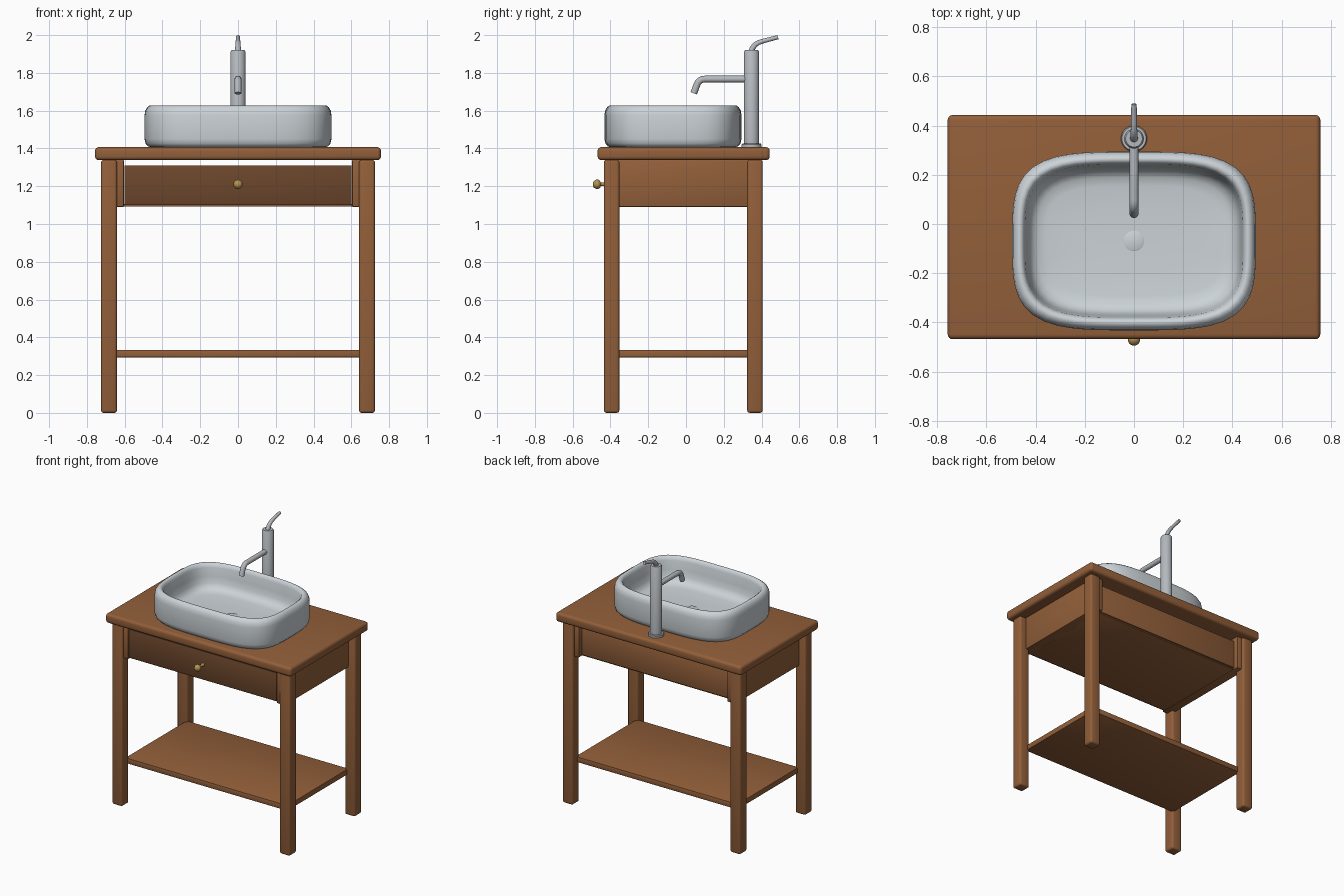
import bpy, bmesh, math
from mathutils import Vector, Matrix

if "Cube" in bpy.data.objects:
    bpy.data.objects.remove(bpy.data.objects["Cube"])


def material(name, rgb):
    m = bpy.data.materials.new(name)
    m.diffuse_color = (*rgb, 1)
    m.use_nodes = True
    m.node_tree.nodes["Principled BSDF"].inputs["Base Color"].default_value = m.diffuse_color
    return m


WOOD = material("warm_wood", (0.29, 0.115, 0.042))
DARK = material("dark_wood", (0.15, 0.062, 0.025))
CERAMIC = material("ceramic", (0.60, 0.65, 0.68))
METAL = material("brushed_metal", (0.46, 0.49, 0.52))
BRASS = material("brass", (0.45, 0.29, 0.08))


def finish(bm, name, mat, angle=35):
    bmesh.ops.recalc_face_normals(bm, faces=bm.faces)
    me = bpy.data.meshes.new(name)
    bm.to_mesh(me)
    bm.free()
    me.materials.append(mat)
    me.shade_smooth()
    me.set_sharp_from_angle(angle=math.radians(angle))
    ob = bpy.data.objects.new(name, me)
    bpy.context.collection.objects.link(ob)
    return ob


def box(name, x, y, z, mat=WOOD, bevel=0.004, segments=2):
    """Bevelled box from (min, max) ranges."""
    bm = bmesh.new()
    bmesh.ops.create_cube(bm, size=1)
    for v in bm.verts:
        v.co = [r[0] if c < 0 else r[1] for c, r in zip(v.co, (x, y, z))]
    bmesh.ops.bevel(bm, geom=bm.edges[:], offset=bevel, segments=segments,
                    profile=0.5, affect='EDGES')
    return finish(bm, name, mat)


def skin(bm, rings):
    """Join rings of points into a closed skin with end caps."""
    loops = [[bm.verts.new(p) for p in r] for r in rings]
    n = len(loops[0])
    for a, b in zip(loops, loops[1:]):
        for i in range(n):
            bm.faces.new((a[i], a[(i + 1) % n], b[(i + 1) % n], b[i]))
    bm.faces.new(loops[0])
    bm.faces.new(loops[-1][::-1])


def lathe(name, profile, matrix, mat, sides=32, angle=35):
    """Revolve (radius, height) points around local z."""
    bm = bmesh.new()
    skin(bm, [[matrix @ Vector((r * math.cos(t), r * math.sin(t), h))
               for t in (2 * math.pi * i / sides for i in range(sides))]
              for r, h in profile])
    return finish(bm, name, mat, angle)


def tube(name, path, mat, sides=20):
    """Sweep a circle along (y, z, radius) points in the x = 0 plane."""
    bm = bmesh.new()
    rings = []
    for i, (y, z, r) in enumerate(path):
        p, q = path[max(i - 1, 0)], path[min(i + 1, len(path) - 1)]
        d = Vector((0, q[0] - p[0], q[1] - p[1])).normalized()
        side = Vector((0, -d.z, d.y))
        rings.append([Vector((0, y, z)) + r * (math.cos(t) * Vector((1, 0, 0))
                      + math.sin(t) * side)
                      for t in (2 * math.pi * k / sides for k in range(sides))])
    skin(bm, rings)
    return finish(bm, name, mat, 50)


# Table: top, legs, shelf
box("table_top", (-0.757, 0.757), (-0.468, 0.443), (1.338, 1.407), bevel=0.02, segments=4)
for side, s in (("left", -1), ("right", 1)):
    for end, y in (("front", -0.394), ("back", 0.365)):
        box(f"{end}_{side}_leg", (s * 0.683 - 0.042, s * 0.683 + 0.042),
            (y - 0.041, y + 0.041), (0, 1.34), bevel=0.014, segments=3)
    # Side apron between the legs
    xs = sorted((s * 0.604, s * 0.672))
    box(f"{side}_apron", xs, (-0.415, 0.385), (1.09, 1.34), bevel=0.006)
box("shelf", (-0.66, 0.66), (-0.37, 0.345), (0.294, 0.334))

# Drawer: open box with a darker front
box("drawer_front", (-0.602, 0.602), (-0.41, -0.375), (1.10, 1.311), DARK)
box("drawer_back", (-0.602, 0.602), (0.325, 0.355), (1.10, 1.311))
box("drawer_bottom", (-0.605, 0.605), (-0.395, 0.345), (1.092, 1.106), bevel=0.002)
for side, s in (("left", -1), ("right", 1)):
    box(f"drawer_{side}_side", sorted((s * 0.575, s * 0.602)), (-0.38, 0.33), (1.10, 1.30))

# Drawer knob
lathe("drawer_knob", [(0.014, 0), (0.009, 0.008), (0.009, 0.042), (0.018, 0.046),
                      (0.025, 0.056), (0.025, 0.066), (0.018, 0.078), (0.008, 0.084)],
      Matrix.Translation((0, -0.409, 1.21)) @ Matrix.Rotation(math.pi / 2, 4, 'X'),
      BRASS, 12)

# Basin: superellipse rings along an (inset, height) profile
CY = -0.069


def basin_ring(inset, z, n=64, power=3.7):
    a, b = 0.495 - inset, 0.363 - inset
    pts = []
    for i in range(n):
        t = 2 * math.pi * i / n
        c, s = math.cos(t), math.sin(t)
        k = (abs(c) ** power + abs(s) ** power) ** (-1 / power)
        pts.append((a * k * c, CY + b * k * s, z))
    return pts


basin_profile = [(0.25, 1.405), (0.04, 1.405), (0.018, 1.411), (0.006, 1.425),
                 (0, 1.45), (0, 1.575), (0.004, 1.60), (0.014, 1.618), (0.026, 1.627),
                 (0.036, 1.627), (0.046, 1.619), (0.052, 1.60), (0.060, 1.54),
                 (0.068, 1.495), (0.082, 1.467), (0.105, 1.452), (0.14, 1.446),
                 (0.24, 1.442), (0.32, 1.44)]
bm = bmesh.new()
skin(bm, [basin_ring(d, z) for d, z in basin_profile])
finish(bm, "basin", CERAMIC, 60)

# Drain cover
lathe("drain", [(0.041, 0), (0.041, 0.006), (0.037, 0.008)],
      Matrix.Translation((0, CY, 1.437)), CERAMIC)

# Tap: body with base ring, curved spout and lever
lathe("tap_body", [(0.053, 0), (0.053, 0.013), (0.049, 0.018), (0.040, 0.018),
                   (0.040, 0.505), (0.034, 0.514)],
      Matrix.Translation((0, 0.347, 1.407)), METAL)
bend = [(0.098 - 0.043 * math.sin(t), 1.722 + 0.045 * math.cos(t), 0.018)
        for t in (math.radians(a) for a in range(0, 76, 15))]
tube("tap_spout", [(0.33, 1.767, 0.018)] + bend + [(0.041, 1.692, 0.018)], METAL)
tube("tap_lever", [(0.347, 1.915, 0.016), (0.353, 1.932, 0.015), (0.367, 1.950, 0.014),
                   (0.385, 1.961, 0.013), (0.41, 1.969, 0.012), (0.487, 1.989, 0.011)], METAL)
